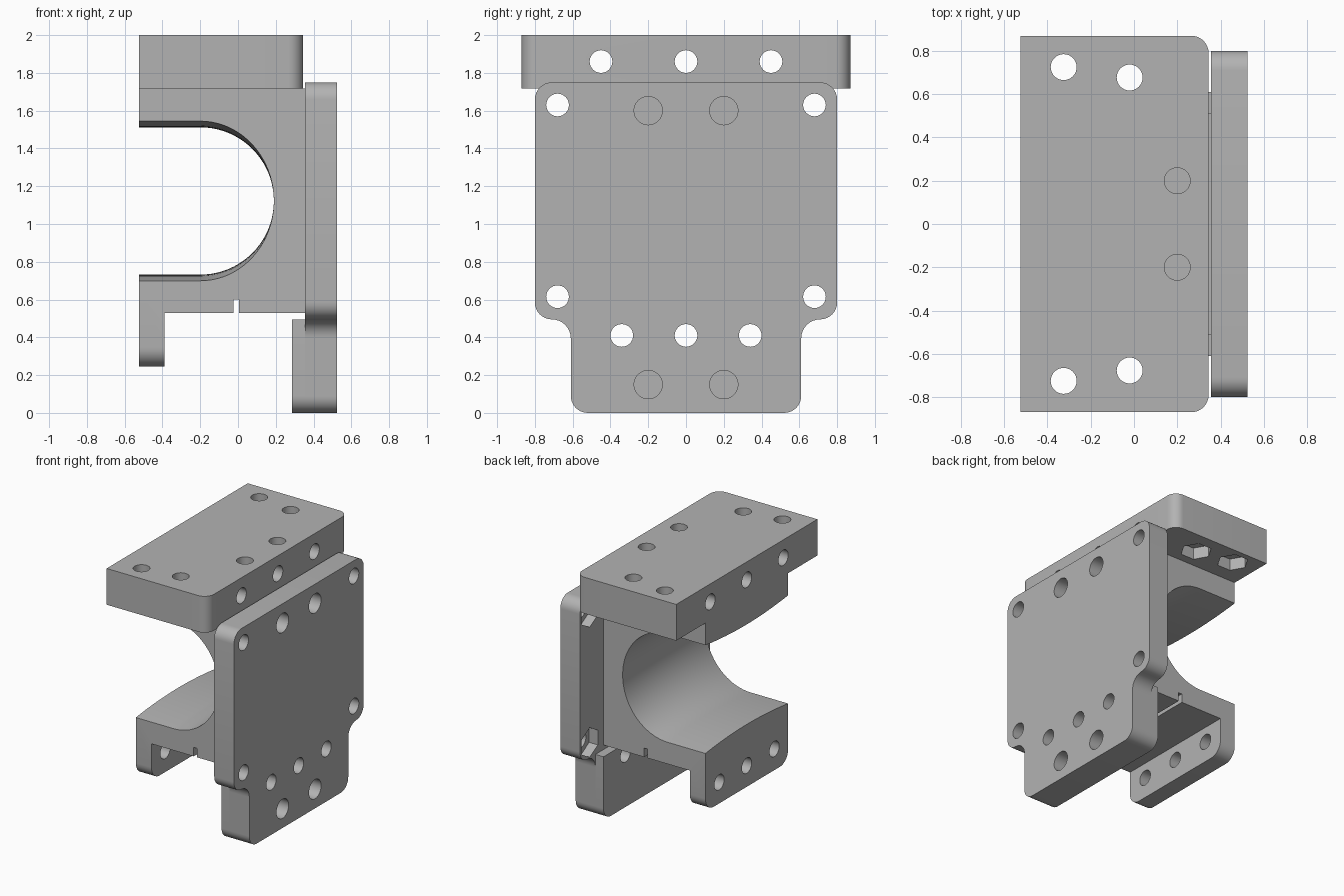
import bpy, bmesh, math
from mathutils import Vector

if "Cube" in bpy.data.objects:
    bpy.data.objects.remove(bpy.data.objects["Cube"])

grey = bpy.data.materials.new("plain grey")
grey.use_nodes = True
colour = (0.45, 0.45, 0.45, 1)
grey.diffuse_color = colour
grey.node_tree.nodes["Principled BSDF"].inputs["Base Color"].default_value = colour


def place(u, v, w, axis):
    """Profile coordinates (u, v) at depth w along the axis."""
    return {"X": (w, u, v), "Y": (u, w, v), "Z": (u, v, w)}[axis]


def rounded(corners, steps=8):
    """Outline with right-angled corners (u, v, radius)."""
    out = []
    for i, (u, v, r) in enumerate(corners):
        p = Vector((u, v))
        if r == 0:
            out.append(p)
            continue
        a = (Vector(corners[i - 1][:2]) - p).normalized() * r
        b = (Vector(corners[(i + 1) % len(corners)][:2]) - p).normalized() * r
        for k in range(steps + 1):
            t = math.pi / 2 * k / steps
            out.append(p + a + b - b * math.cos(t) - a * math.sin(t))
    return out


def loft(bm, rings):
    """Closed solid through equal rings of points."""
    rows = [[bm.verts.new(p) for p in ring] for ring in rings]
    n = len(rows[0])
    for r0, r1 in zip(rows, rows[1:]):
        for i in range(n):
            j = (i + 1) % n
            bm.faces.new((r0[i], r0[j], r1[j], r1[i]))
    bm.faces.new(rows[0][::-1])
    bm.faces.new(rows[-1])


def prism(bm, outline, axis, lo, hi):
    loft(bm, [[place(u, v, w, axis) for u, v in outline] for w in (lo, hi)])


def circle(u, v, r, n=32, turn=0):
    return [(u + r * math.cos(turn + math.tau * i / n),
             v + r * math.sin(turn + math.tau * i / n)) for i in range(n)]


def finish(bm, name):
    bmesh.ops.recalc_face_normals(bm, faces=bm.faces)
    mesh = bpy.data.meshes.new(name)
    bm.to_mesh(mesh)
    bm.free()
    mesh.materials.append(grey)
    obj = bpy.data.objects.new(name, mesh)
    bpy.context.collection.objects.link(obj)
    return obj


def holes(name, spots, axis, lo, hi, r, n=32, turn=0):
    bm = bmesh.new()
    for u, v in spots:
        prism(bm, circle(u, v, r, n, turn), axis, lo, hi)
    cutter = finish(bm, name)
    cutter.hide_render = True
    return cutter


def cut(obj, cutters):
    for c in cutters:
        mod = obj.modifiers.new("cut", "BOOLEAN")
        mod.operation = "DIFFERENCE"
        mod.solver = "EXACT"
        mod.object = c
    graph = bpy.context.evaluated_depsgraph_get()
    mesh = bpy.data.meshes.new_from_object(obj.evaluated_get(graph))
    obj.modifiers.clear()
    obj.data = mesh


def pairs(u, v):
    return [(-u, v), (u, v)]


# Top plate, rounded on its right-hand corners
bm = bmesh.new()
prism(bm, rounded([(-.525, -.87, 0), (.345, -.87, .08), (.345, .87, .08),
                   (-.525, .87, 0)]), "Z", 1.717, 2)
top_plate = finish(bm, "top_plate")

# Side plate with a narrower tail
half = [(.61, 0, .09), (.61, .495, .1), (.8, .495, .09), (.8, 1.75, .09)]
bm = bmesh.new()
prism(bm, rounded(half + [(-u, v, r) for u, v, r in half[::-1]]), "X", .355, .525)
side_plate = finish(bm, "side_plate")

# Thickening pad behind the tail
bm = bmesh.new()
prism(bm, rounded([(-.61, 0, .09), (.61, 0, .09), (.61, .495, 0),
                   (-.61, .495, 0)]), "X", .285, .355)
tail_pad = finish(bm, "tail_pad")

# Saddle body with a hanging lip and a narrow slot underneath
bm = bmesh.new()
prism(bm, [(-.525, .245), (-.39, .245), (-.39, .53), (-.025, .53), (-.025, .6),
           (.005, .6), (.005, .53), (.355, .53), (.355, 1.717), (-.525, 1.717)],
      "Y", -.51, .51)
lip = [e for e in bm.edges if all(v.co.z < .25 for v in e.verts)
       and abs(e.verts[0].co.x - e.verts[1].co.x) > .1]
bmesh.ops.bevel(bm, geom=lip, offset=.1, segments=8, affect="EDGES", profile=.5)
saddle = finish(bm, "saddle_body")

# Open-sided bore, waisted in height towards its middle
rings = []
for k in range(17):
    y = -.52 + 1.04 * k / 16
    h = .39 + .0325 * (y / .51) ** 2
    arc = [-math.pi / 2 + math.pi * i / 40 for i in range(41)]
    ring = [(-.6, y, 1.122 - h)]
    ring += [(-.2 + .39 * math.cos(t), y, 1.122 + h * math.sin(t)) for t in arc]
    rings.append(ring + [(-.6, y, 1.122 + h)])
bm = bmesh.new()
loft(bm, rings)
bore = finish(bm, "bore_cutter")
bore.hide_render = True

# Drilled holes and hexagonal nut pockets
top_spots = [(-.325, -.725), (-.325, .725), (-.02, -.677), (-.02, .677)]
corner_spots = pairs(.68, 1.63) + pairs(.68, .615)
row_spots = [(0, .41)] + pairs(.34, .41)
edge_spots = [(0, 1.86)] + pairs(.45, 1.86)
top_holes = holes("top_hole_cutter", top_spots, "Z", 1.6, 2.1, .06)
top_nuts = holes("top_nut_cutter", top_spots, "Z", 1.6, 1.81, .115, 6)
edge_holes = holes("edge_hole_cutter", edge_spots, "X", -.7, .7, .06)
top_blind = holes("top_blind_cutter", [(.2, -.2), (.2, .2)], "Z", 1.72, 2.1, .06)
corner_holes = holes("corner_hole_cutter", corner_spots, "X", .2, .7, .06)
corner_nuts = holes("corner_nut_cutter", corner_spots, "X", .2, .43, .115, 6, math.pi / 2)
row_holes = holes("row_hole_cutter", row_spots, "X", -.7, .7, .06)
screw_holes = holes("screw_hole_cutter", pairs(.2, 1.6), "X", .2, .7, .075)
tail_holes = holes("tail_hole_cutter", pairs(.2, .15), "X", .32, .7, .075)

cut(top_plate, [top_holes, top_nuts, edge_holes, top_blind])
cut(side_plate, [corner_holes, corner_nuts, row_holes, screw_holes, tail_holes])
cut(tail_pad, [row_holes, tail_holes])
cut(saddle, [bore, row_holes, screw_holes])

for c in (bore, top_holes, top_nuts, edge_holes, top_blind, corner_holes,
          corner_nuts, row_holes, screw_holes, tail_holes):
    bpy.data.objects.remove(c)

# Smooth curved walls, crisp edges
bpy.ops.object.select_all(action="DESELECT")
for obj in (top_plate, side_plate, tail_pad, saddle):
    obj.select_set(True)
bpy.context.view_layer.objects.active = saddle
bpy.ops.object.shade_smooth_by_angle(angle=math.radians(30))
